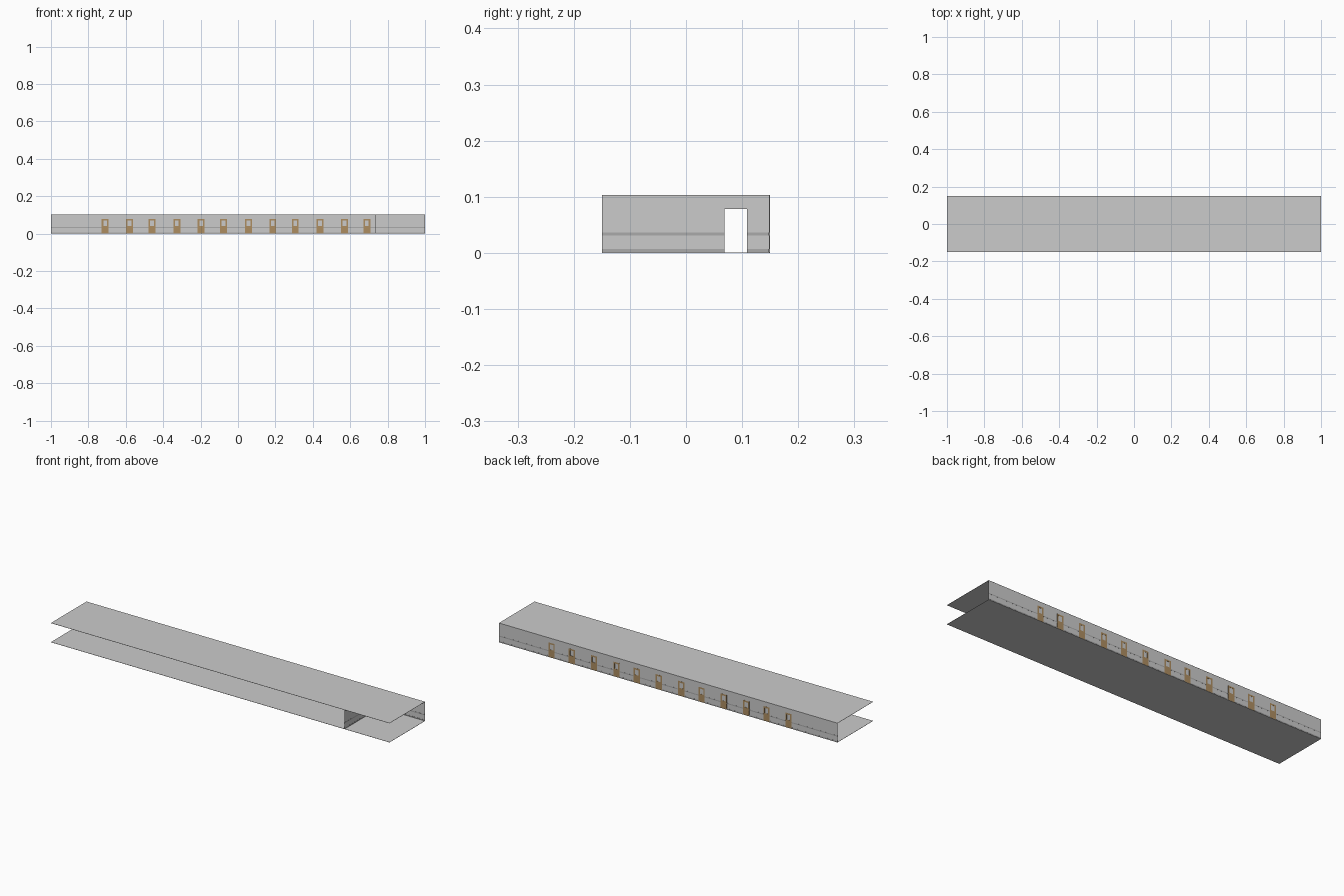
import bpy, bmesh
from mathutils import Matrix

if "Cube" in bpy.data.objects:
    bpy.data.objects.remove(bpy.data.objects["Cube"])

H, TOP, T = 0.103, 0.078, 0.0015        # wall height, doorway height, wall thickness
DOOR_W = 0.037


def material(name, rgb):
    m = bpy.data.materials.new(name)
    m.diffuse_color = (*rgb, 1)
    m.use_nodes = True
    m.node_tree.nodes["Principled BSDF"].inputs["Base Color"].default_value = m.diffuse_color
    return m


def boxes(name, parts, mat=None):
    """One object made of axis-aligned boxes (x0, x1, y0, y1, z0, z1)."""
    bm = bmesh.new()
    for x0, x1, y0, y1, z0, z1 in parts:
        mtx = (Matrix.Translation(((x0 + x1) / 2, (y0 + y1) / 2, (z0 + z1) / 2))
               @ Matrix.Diagonal((x1 - x0, y1 - y0, z1 - z0, 1)))
        bmesh.ops.create_cube(bm, size=1, matrix=mtx)
    me = bpy.data.meshes.new(name)
    bm.to_mesh(me)
    bm.free()
    ob = bpy.data.objects.new(name, me)
    bpy.context.collection.objects.link(ob)
    if mat:
        me.materials.append(mat)
    return ob


def spans(start, end, centres, width):
    """Solid stretches left between openings."""
    edges = [start]
    for c in centres:
        edges += [c - width / 2, c + width / 2]
    edges.append(end)
    return list(zip(edges[::2], edges[1::2]))


def wall(name, start, end, centres, width, place):
    """Wall with doorways plus skirting and chair rail; place maps run/depth/height to a box."""
    solid = spans(start, end, centres, width)
    boxes(name, [place(a, b, 0, T, 0, TOP) for a, b in solid]
          + [place(start, end, 0, T, TOP, H)])
    for trim, z0, z1 in (("skirting", 0.002, 0.007), ("chair_rail", 0.031, 0.036)):
        boxes(f"{name}_{trim}", [place(a, b, -0.0008, T + 0.0003, z0, z1) for a, b in solid], grey)


wood = material("door_wood", (0.42, 0.27, 0.12))
grey = material("trim_grey", (0.4, 0.4, 0.4))
glass = material("window_glass", (0.72, 0.72, 0.70))

# floor and ceiling slabs
boxes("floor", [(-1, 1, -0.15, 0.15, 0, 0.001)])
boxes("ceiling", [(-1, 1, -0.15, 0.15, H - 0.001, H)])

# doors come in four groups of three
doors = [-0.71 + 0.383 * g + d for g in range(4) for d in (0, 0.13, 0.25)]

# long back wall with doorways
wall("back_wall", -1, 1, doors, DOOR_W,
     lambda a, b, d0, d1, z0, z1: (a, b, 0.1482 + d0, 0.1482 + d1, z0, z1))

# cross wall with an open doorway
wall("cross_wall", -0.15, 0.148, [0.089], 0.04,
     lambda a, b, d0, d1, z0, z1: (0.733 + d0, 0.733 + d1, a, b, z0, z1))

# doors: framed leaf with a glazed upper panel
h, w = DOOR_W / 2, 0.010
for i, x in enumerate(doors):
    y = (0.1478, 0.15)
    boxes(f"door_{i + 1}", [(x - h, x + h, *y, 0.001, 0.042),
                            (x - h, x + h, *y, 0.070, TOP),
                            (x - h, x - w, *y, 0.042, 0.070),
                            (x + w, x + h, *y, 0.042, 0.070)], wood)
    boxes(f"door_window_{i + 1}", [(x - w, x + w, 0.1486, 0.1492, 0.042, 0.070)], glass)
